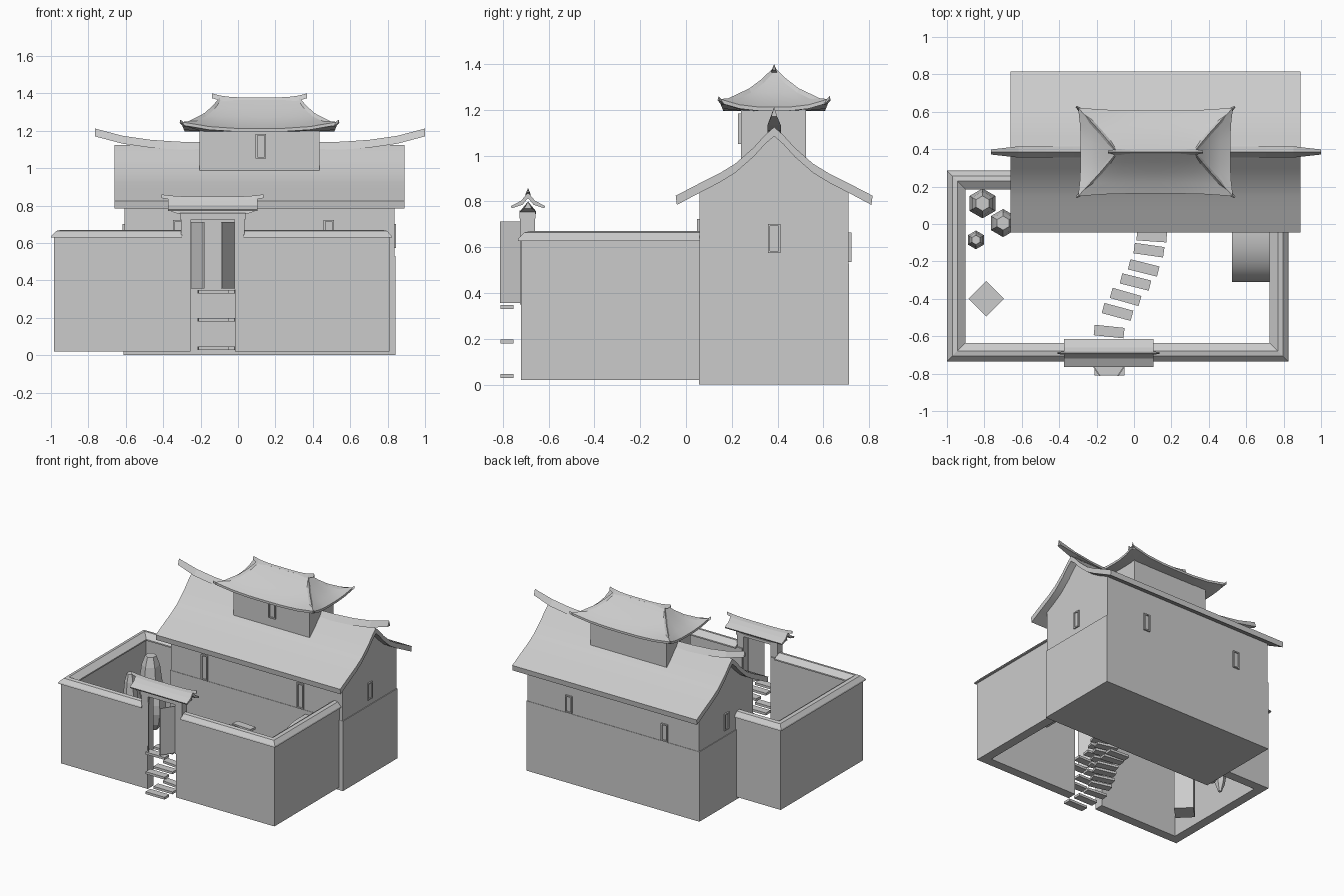
import bpy, bmesh, math
from mathutils import Vector

if "Cube" in bpy.data.objects:
    bpy.data.objects.remove(bpy.data.objects["Cube"], do_unlink=True)

GREY = (0.6, 0.6, 0.6, 1)
stone = bpy.data.materials.new("plain_grey")
stone.use_nodes = True
stone.diffuse_color = GREY
stone.node_tree.nodes["Principled BSDF"].inputs["Base Color"].default_value = GREY


def finish(name, bm, smooth=False):
    bmesh.ops.recalc_face_normals(bm, faces=bm.faces)
    mesh = bpy.data.meshes.new(name)
    bm.to_mesh(mesh)
    bm.free()
    mesh.materials.append(stone)
    obj = bpy.data.objects.new(name, mesh)
    bpy.context.collection.objects.link(obj)
    if smooth:
        bpy.ops.object.select_all(action='DESELECT')
        obj.select_set(True)
        bpy.context.view_layer.objects.active = obj
        bpy.ops.object.shade_smooth_by_angle(angle=math.radians(25))
    return obj


def loft(name, rings, smooth=False):
    """Bridge closed rings of points and cap both ends."""
    bm = bmesh.new()
    rows = [[bm.verts.new(p) for p in ring] for ring in rings]
    n = len(rows[0])
    for a, b in zip(rows, rows[1:]):
        for i in range(n):
            j = (i + 1) % n
            bm.faces.new((a[i], a[j], b[j], b[i]))
    bm.faces.new(rows[0])
    bm.faces.new(rows[-1])
    return finish(name, bm, smooth)


def prism_x(name, profile, x0, x1, smooth=False):
    return loft(name, [[(x, y, z) for y, z in profile] for x in (x0, x1)], smooth)


def box(name, x0, x1, y0, y1, z0, z1):
    return prism_x(name, [(y0, z0), (y1, z0), (y1, z1), (y0, z1)], x0, x1)


def sweep(name, nodes, profile):
    """Mitred sweep; a node is x, y and the inward offset direction."""
    return loft(name, [[(x + nx * d, y + ny * d, z) for d, z in profile]
                       for x, y, nx, ny in nodes])


def rib(name, path, width, height):
    """Triangular ridge along a path, tapering at its ends."""
    pts = [Vector(p) for p in path]
    rings = []
    for i, p in enumerate(pts):
        t = pts[min(i + 1, len(pts) - 1)] - pts[max(i - 1, 0)]
        side = Vector((-t.y, t.x, 0)).normalized()
        w = width * (0.45 if i in (0, len(pts) - 1) else 1)
        rings.append([p + side * w, p - side * w, p + Vector((0, 0, height))])
    return loft(name, rings)


def ridge(name, x0, x1, y, z, lift, width, height):
    """Sagging ridge with raised tips."""
    path = []
    for i in range(13):
        u = i / 6 - 1
        path.append((x0 + (x1 - x0) * i / 12, y, z + lift * abs(u) ** 4))
    return rib(name, path, width, height)


def window(name, centre, across, w, h, out):
    """Framed window; across is 'x' or 'y', out is the signed depth."""
    cx, cy, cz = centre

    def plate(part, u0, u1, z0, z1, depth):
        d0, d1 = sorted((-out, depth))
        if across == 'x':
            box(part, cx + u0, cx + u1, cy + d0, cy + d1, z0, z1)
        else:
            box(part, cx + d0, cx + d1, cy + u0, cy + u1, z0, z1)
    t = 0.009
    plate(name + "_pane", -w, w, cz - h, cz + h, out * 0.3)
    for s in (-1, 1):
        a, b = sorted((s * w, s * (w - t)))
        plate(name + "_jamb", a, b, cz - h, cz + h, out)
        a, b = sorted((s * h, s * (h - t)))
        plate(name + "_rail", -w, w, cz + a, cz + b, out)


# Main house with gables and curved roof
MID = 0.385
top = [(0, 1.125), (.04, 1.09), (.09, 1.035), (.17, .965), (.24, .922), (.33, .877), (.43, .825)]
under = [(.425, .785), (.325, .838), (.24, .882), (.17, .925), (.09, .995), (.04, 1.05), (0, 1.085)]
half = top + under
roof = [(MID + h, z) for h, z in half[:-1]] + [(MID, half[-1][1])] \
    + [(MID - h, z) for h, z in half[::-1][1:-1]]
prism_x("main_roof", roof, -.66, .89, True)
slope = [(h, z + .006) for h, z in under[1:]]
gable = [(MID + .325, .53)] + [(MID + h, z) for h, z in slope] \
    + [(MID - h, z) for h, z in slope[::-1][1:]] + [(MID - .325, .53)]
prism_x("house_upper_walls", gable, -.607, .836)
box("house_lower_walls", -.612, .842, .057, .713, 0, .53)
ridge("main_ridge", -.765, 1.0, MID, 1.095, .075, .03, .042)

# House windows
for x in (-.32, .485):
    window("front_window", (x, .06, .628), 'x', .027, .095, -.012)
    window("back_window", (x, .71, .6), 'x', .027, .065, .012)
for x, out in ((.836, .01), (-.607, -.01)):
    window("side_window", (x, MID, .638), 'y', .027, .064, out)

# Upper tower
box("tower_walls", -.205, .435, .24, .525, .97, 1.22)
window("tower_window", (.122, .24, 1.118), 'x', .028, .066, -.012)
CX = .115


def hip_ring(hx, hy, z, lift):
    ring, n = [], 6
    corners = [(-1, -1), (1, -1), (1, 1), (-1, 1)]
    for k, (ax, ay) in enumerate(corners):
        bx, by = corners[(k + 1) % 4]
        for i in range(n):
            f = i / n
            c = abs(2 * f - 1) ** 3
            grow = .4 * lift * c
            ring.append((CX + (ax + (bx - ax) * f) * (hx + grow),
                         MID + (ay + (by - ay) * f) * (hy + grow), z + lift * c))
    return ring


levels = [(.30, .13, 1.195, 0), (.40, .222, 1.195, .035), (.40, .222, 1.212, .035),
          (.345, .163, 1.238, .016), (.295, .108, 1.275, .005), (.25, .055, 1.32, 0),
          (.212, .008, 1.365, 0)]
loft("tower_roof", [hip_ring(*lv) for lv in levels], True)
for sx in (-1, 1):
    for sy in (-1, 1):
        path = [(CX + sx * hx, MID + sy * hy, z + lift - .004) for hx, hy, z, lift in levels[:2:-1]]
        path += [(CX + sx * .40, MID + sy * .222, 1.222), (CX + sx * .423, MID + sy * .243, 1.242)]
        rib("tower_hip_ridge", path, .012, .018)
ridge("tower_ridge", -.14, .37, MID, 1.352, .022, .015, .026)

# Courtyard walls with sloped coping
wall = [(0, .02), (0, .635), (.07, .635), (.07, .02)]
coping = [(-.015, .628), (-.012, .638), (.014, .665), (.04, .67), (.085, .638), (.085, .628)]
for part, profile, gap in (("courtyard_wall", wall, 0), ("wall_coping", coping, .045)):
    sweep(part + "_right", [(-.255 - gap, -.72, 0, 1), (-.985, -.72, 1, 1),
                            (-.985, .27, 1, -1), (-.6, .27, 0, -1)], profile)
    sweep(part + "_left", [(-.015 + gap, -.72, 0, 1), (.81, -.72, -1, 1),
                           (.81, .07, -1, 0)], profile)

# Gatehouse
for x0, x1 in ((-.305, -.25), (-.02, .035)):
    box("gate_post", x0, x1, -.725, -.66, .35, .75)
box("gate_lintel", -.31, .04, -.727, -.657, .725, .76)
GY = -.69
ridge("gate_bracket", -.36, .09, GY, .745, .025, .035, .03)
prism_x("gate_roof", [(GY - .075, .78), (GY - .03, .803), (GY, .84), (GY + .03, .803), (GY + .075, .78),
                      (GY + .07, .77), (GY + .025, .785), (GY, .815), (GY - .025, .785),
                      (GY - .07, .77)], -.375, .105)
ridge("gate_ridge", -.41, .137, GY, .828, .012, .01, .02)

# Open door leaves swung outwards
for hinge, tip in ((-.25, -.187), (-.018, -.082)):
    t = .008 if hinge < tip else -.008
    loft("gate_door", [[(hinge, -.715, z0), (hinge + t, -.715, z0), (tip + t, -.813, z0),
                        (tip, -.813, z0)] for z0 in (.357, .712)])

# Stepping slabs, laid at three levels
slabs = [(.095, -.065, -4), (.08, -.14, -8), (.052, -.235, -14), (.008, -.31, -14), (-.045, -.39, -16),
         (-.088, -.47, -15), (-.133, -.575, -6), (-.135, -.68, 0), (-.13, -.782, 0)]
for x, y, deg in slabs:
    a = math.radians(deg)
    u = Vector((math.cos(a), math.sin(a), 0)) * .08
    v = Vector((-math.sin(a), math.cos(a), 0)) * .028
    for z in (.028, .18, .33):
        c = Vector((x, y, z))
        up = Vector((0, 0, .018))
        base = [c - u - v, c + u - v, c + u + v, c - u + v]
        loft("step_slab", [base, [p + up for p in base]])


# Garden pieces: six-sided urns, a turned block and a curved ramp
def urn(name, x, y, r, z0, z1):
    shape = [(.25, 0), (.7, .15), (1, .4), (1, .6), (.8, .85), (.5, 1)]
    rings = []
    for s, f in shape:
        rings.append([(x + r * s * math.sin(i * math.pi / 3), y + r * s * math.cos(i * math.pi / 3),
                       z0 + (z1 - z0) * f) for i in range(6)])
    loft(name, rings)


urn("tall_urn", -.81, .11, .08, .1, .57)
urn("wide_urn", -.70, .005, .075, .08, .42)
urn("small_urn", -.845, -.085, .05, .1, .5)
block = [(-.79, -.495), (-.695, -.4), (-.79, -.305), (-.885, -.4)]
loft("turned_block", [[(x, y, z) for x, y in block] for z in (.05, .35)])
arc = [(-.04 - .27 * math.sin(a), .3 + .2 * math.cos(a))
       for a in (i * math.pi / 16 for i in range(9))]
prism_x("curved_ramp", [(.06, .2), (.06, .5)] + arc + [(-.31, .2)], .525, .73, True)
